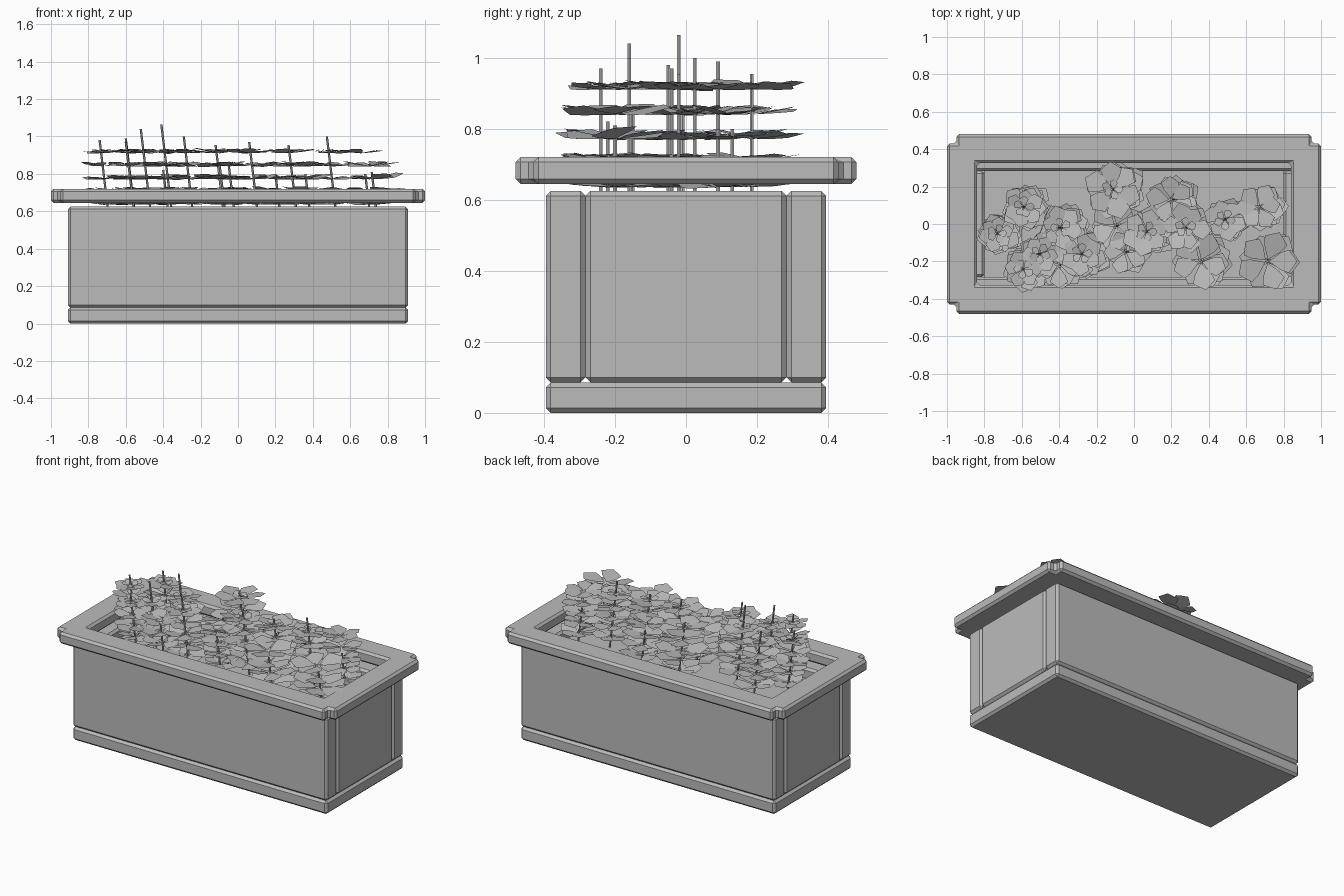
import bpy, bmesh, math, random
from mathutils import Vector

if "Cube" in bpy.data.objects:
    bpy.data.objects.remove(bpy.data.objects["Cube"])

random.seed(4)
grey = bpy.data.materials.new("stone grey")
grey.diffuse_color = (0.5, 0.5, 0.5, 1)
grey.use_nodes = True
grey.node_tree.nodes["Principled BSDF"].inputs["Base Color"].default_value = grey.diffuse_color


def finish(bm, name, bevel=0.0, recalc=True):
    if recalc:
        bmesh.ops.recalc_face_normals(bm, faces=bm.faces)
    me = bpy.data.meshes.new(name)
    bm.to_mesh(me)
    bm.free()
    me.materials.append(grey)
    ob = bpy.data.objects.new(name, me)
    bpy.context.collection.objects.link(ob)
    if bevel:
        m = ob.modifiers.new("chamfer", 'BEVEL')
        m.width, m.segments = bevel, 1
        m.limit_method, m.angle_limit = 'ANGLE', math.radians(40)
    return ob


def box(name, lo, hi, bevel=0.014):
    bm = bmesh.new()
    bmesh.ops.create_cube(bm, size=1)
    lo, hi = Vector(lo), Vector(hi)
    for v in bm.verts:
        v.co = Vector((lo[i] + (v.co[i] + 0.5) * (hi[i] - lo[i]) for i in range(3)))
    return finish(bm, name, bevel)


# Planter box: base slab, long panels, end panels, soil
box("base_slab", (-0.91, -0.395, 0), (0.91, 0.395, 0.086))
for s, side in ((-1, "front"), (1, "back")):
    a, b = sorted((s * 0.283, s * 0.395))
    box(side + "_panel", (-0.91, a, 0.086), (0.91, b, 0.625))
for s, side in ((-1, "left"), (1, "right")):
    a, b = sorted((s * 0.80, s * 0.91))
    box(side + "_panel", (a, -0.283, 0.086), (b, 0.283, 0.625))
box("soil", (-0.80, -0.283, 0.50), (0.80, 0.283, 0.56), 0)

# Rim frame with notched corners
xs = [-1, -0.95, -0.84, 0.84, 0.95, 1]
ys = [-0.48, -0.43, -0.325, 0.325, 0.43, 0.48]
bm = bmesh.new()
grid = [[bm.verts.new((x, y, 0.645)) for y in ys] for x in xs]
for i in range(5):
    for j in range(5):
        if (i in (0, 4) and j in (0, 4)) or (i == 2 and j == 2):
            continue
        bm.faces.new((grid[i][j], grid[i + 1][j], grid[i + 1][j + 1], grid[i][j + 1]))
bmesh.ops.delete(bm, geom=[v for v in bm.verts if not v.link_faces], context='VERTS')
ext = bmesh.ops.extrude_face_region(bm, geom=bm.faces[:])
bmesh.ops.translate(bm, vec=(0, 0, 0.075),
                    verts=[g for g in ext["geom"] if isinstance(g, bmesh.types.BMVert)])
finish(bm, "rim", 0.014)

# Plants: stem top x, y, z and leaf reach
plants = [
    (-0.74, -0.05, 0.98, 0.12), (-0.60, -0.24, 0.97, 0.13), (-0.60, 0.09, 0.99, 0.13),
    (-0.52, -0.16, 1.04, 0.13), (-0.41, -0.02, 1.065, 0.14), (-0.29, -0.16, 1.0, 0.14),
    (-0.12, 0.185, 0.955, 0.16), (0.06, -0.04, 0.97, 0.14), (0.27, -0.02, 0.955, 0.14),
    (0.475, 0.025, 1.0, 0.12), (-0.10, -0.01, 0.86, 0.14), (-0.40, -0.22, 0.82, 0.13),
    (0.36, -0.20, 0.80, 0.16), (0.715, -0.20, 0.81, 0.17), (0.68, 0.09, 0.80, 0.13),
    (0.20, 0.13, 0.80, 0.14), (-0.05, -0.15, 0.85, 0.12),
]
LEAN = -0.12
LAYERS = [0.635, 0.705, 0.77, 0.84, 0.91]
OUTLINE = [(0.06, 0), (0.45, -0.24), (0.72, -0.32), (0.86, -0.17), (1, 0),
           (0.86, 0.17), (0.72, 0.32), (0.45, 0.24)]


def stem(bm, x, y, z, r=0.006, bottom=0.55):
    rings = []
    for h in (bottom, z):
        cx = x + LEAN * (h - z)
        rings.append([bm.verts.new((cx + r * math.cos(k * math.tau / 6),
                                    y + r * math.sin(k * math.tau / 6), h)) for k in range(6)])
    for k in range(6):
        n = (k + 1) % 6
        bm.faces.new((rings[0][k], rings[0][n], rings[1][n], rings[1][k]))
    bm.faces.new(rings[1])


def rosette(bm, cx, cy, h, reach, count):
    start = random.uniform(0, math.tau)
    for k in range(count):
        a = start + k * math.tau / count + random.uniform(-0.12, 0.12)
        size = reach * random.uniform(0.85, 1.03)
        roll = random.uniform(-0.22, 0.22)
        rise = random.uniform(0.08, 0.2)
        verts = []
        for t, w in OUTLINE:
            u, v = t * size, w * size * 1.2
            verts.append(bm.verts.new((cx + u * math.cos(a) - v * math.sin(a),
                                       cy + u * math.sin(a) + v * math.cos(a),
                                       h + u * rise + v * roll)))
        bm.faces.new(verts)


stems, leaves = bmesh.new(), bmesh.new()
for x, y, z, reach in plants:
    stem(stems, x, y, z)
    for n, h in enumerate(LAYERS):
        cx = x + LEAN * (h - z)
        top = n == 4
        tall = z > 0.9
        if top and not tall:
            # short plants carry leaves on the upper tier only at the right end
            if x < 0.6 or y < 0:
                continue
        small = top and x < -0.25
        rosette(leaves, cx, y, h, reach * (0.85 if small else 1), 5 if n % 2 else 6)
        # small blossom close to the stem
        if top and tall:
            rosette(leaves, cx, y, h + 0.012, 0.06, 5)
finish(stems, "stems")
finish(leaves, "leaves", recalc=False)
